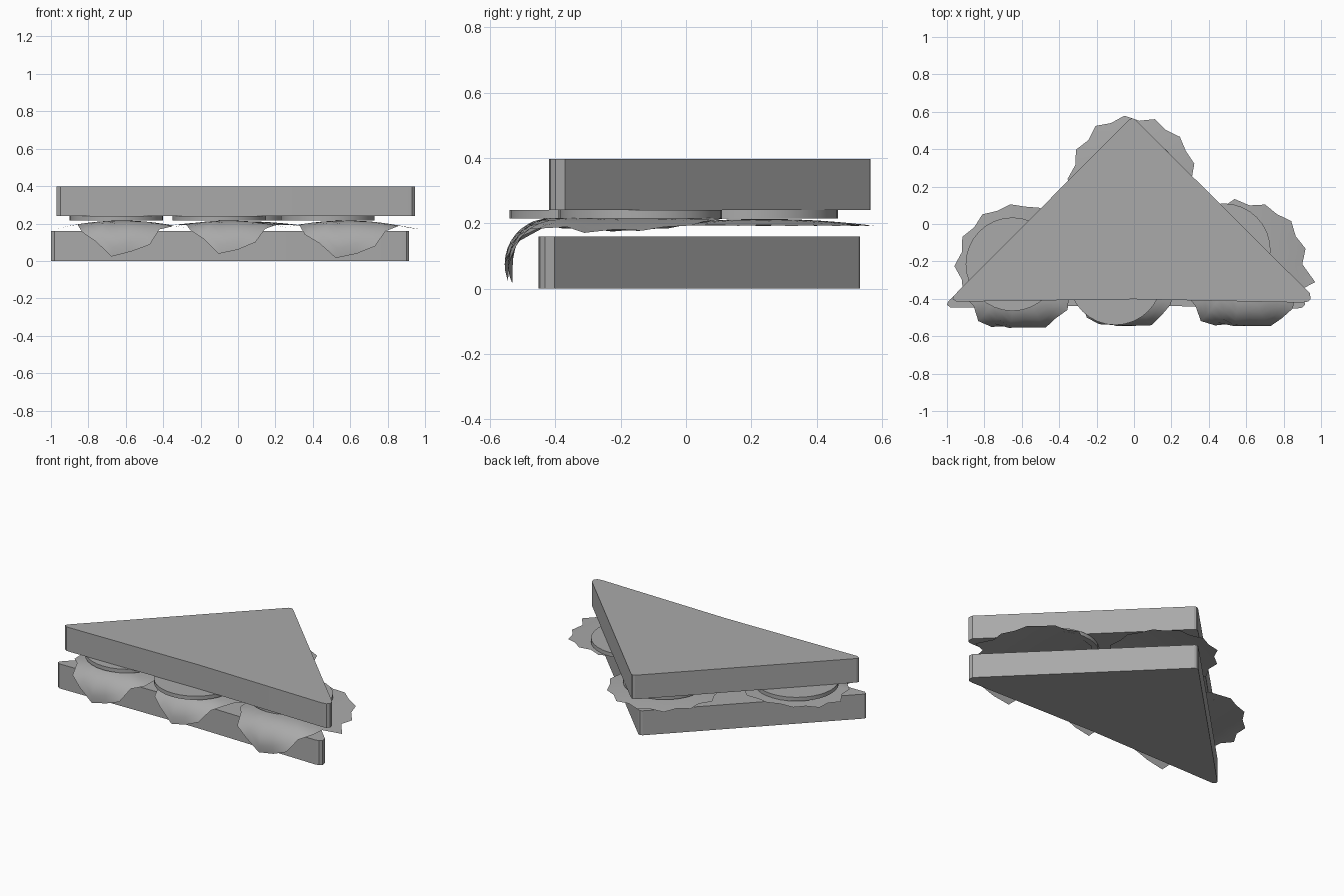
import bpy, bmesh, math, random

cube = bpy.data.objects.get("Cube")
if cube:
    bpy.data.objects.remove(cube, do_unlink=True)

grey = bpy.data.materials.new("plain grey")
grey.use_nodes = True
colour = (0.4, 0.4, 0.4, 1)
grey.diffuse_color = colour
grey.node_tree.nodes["Principled BSDF"].inputs["Base Color"].default_value = colour


def finish(name, bm, angle):
    """Turn a bmesh into a smooth-by-angle object."""
    bmesh.ops.recalc_face_normals(bm, faces=bm.faces)
    mesh = bpy.data.meshes.new(name)
    bm.to_mesh(mesh)
    bm.free()
    mesh.materials.append(grey)
    obj = bpy.data.objects.new(name, mesh)
    bpy.context.collection.objects.link(obj)
    bpy.ops.object.select_all(action='DESELECT')
    obj.select_set(True)
    bpy.context.view_layer.objects.active = obj
    bpy.ops.object.shade_smooth_by_angle(angle=math.radians(angle))
    return obj


def slab(name, outline, bottom, top):
    """Extrude a flat outline upwards."""
    bm = bmesh.new()
    face = bm.faces.new([bm.verts.new((x, y, bottom)) for x, y in outline])
    new = bmesh.ops.extrude_face_region(bm, geom=[face])["geom"]
    verts = [v for v in new if isinstance(v, bmesh.types.BMVert)]
    bmesh.ops.translate(bm, verts=verts, vec=(0, 0, top - bottom))
    return finish(name, bm, 20)


def leaf(name, cx, cy, radius, seed, droop, spike=None):
    """Thin frilled sheet; a drooping one curls over the bread at the front."""
    rng = random.Random(seed)
    bm = bmesh.new()
    count, rings = 26, 9
    edge = []
    for i in range(count):
        a = math.tau * i / count
        r = radius * (1 + (0.035 if i % 2 else -0.035) + rng.uniform(-0.02, 0.02))
        if droop:
            r += 0.13 * max(0, -math.sin(a)) ** 6
        if i == spike:
            r += 0.06
        edge.append((r * math.cos(a), r * math.sin(a)))

    def place(x, y):
        d = math.hypot(x, y) / radius
        if not droop:
            return bm.verts.new((cx + x, cy + y, 0.213 - 0.02 * d * d))
        z = 0.216 - 0.038 * min(1.2, (x / radius) ** 2)
        start, bend = 0.19, 0.14
        if -y > start:
            t = (-y - start) / bend
            y = -start - bend * math.sin(t)
            z -= bend * (1 - math.cos(t))
        return bm.verts.new((cx + x, cy + y, z))

    centre = place(0, 0)
    previous = None
    for k in range(1, rings + 1):
        ring = [place(x * k / rings, y * k / rings) for x, y in edge]
        for i in range(count):
            j = (i + 1) % count
            if previous:
                bm.faces.new((previous[i], ring[i], ring[j], previous[j]))
            else:
                bm.faces.new((centre, ring[i], ring[j]))
        previous = ring
    return finish(name, bm, 40)


# Bread: two triangular slices with softened corners
bread = [(-0.95, -0.415), (0, -0.402), (0.90, -0.42), (0.93, -0.415),
         (0.945, -0.4), (0.94, -0.37), (0.005, 0.56), (-0.01, 0.565),
         (-0.025, 0.56), (-0.965, -0.385), (-0.97, -0.4)]
slab("top_bread", bread, 0.24, 0.397)
slab("bottom_bread", [(x - 0.03, y - 0.032) for x, y in bread], 0, 0.16)

# Round filling slices
for name, cx, cy in (("left", 0.48, -0.14), ("middle", -0.10, -0.29),
                     ("right", -0.65, -0.215), ("back", 0, 0.215)):
    circle = [(cx + 0.25 * math.cos(math.tau * i / 32),
               cy + 0.25 * math.sin(math.tau * i / 32)) for i in range(32)]
    slab(name + "_filling_slice", circle, 0.215, 0.24)

# Lettuce: three drooping leaves along the front and a flat one at the back
leaf("left_lettuce", 0.58, -0.215, 0.335, 3, True, 25)
leaf("middle_lettuce", -0.05, -0.215, 0.31, 5, True)
leaf("right_lettuce", -0.62, -0.225, 0.325, 8, True)
leaf("back_lettuce", -0.01, 0.24, 0.33, 11, False)
